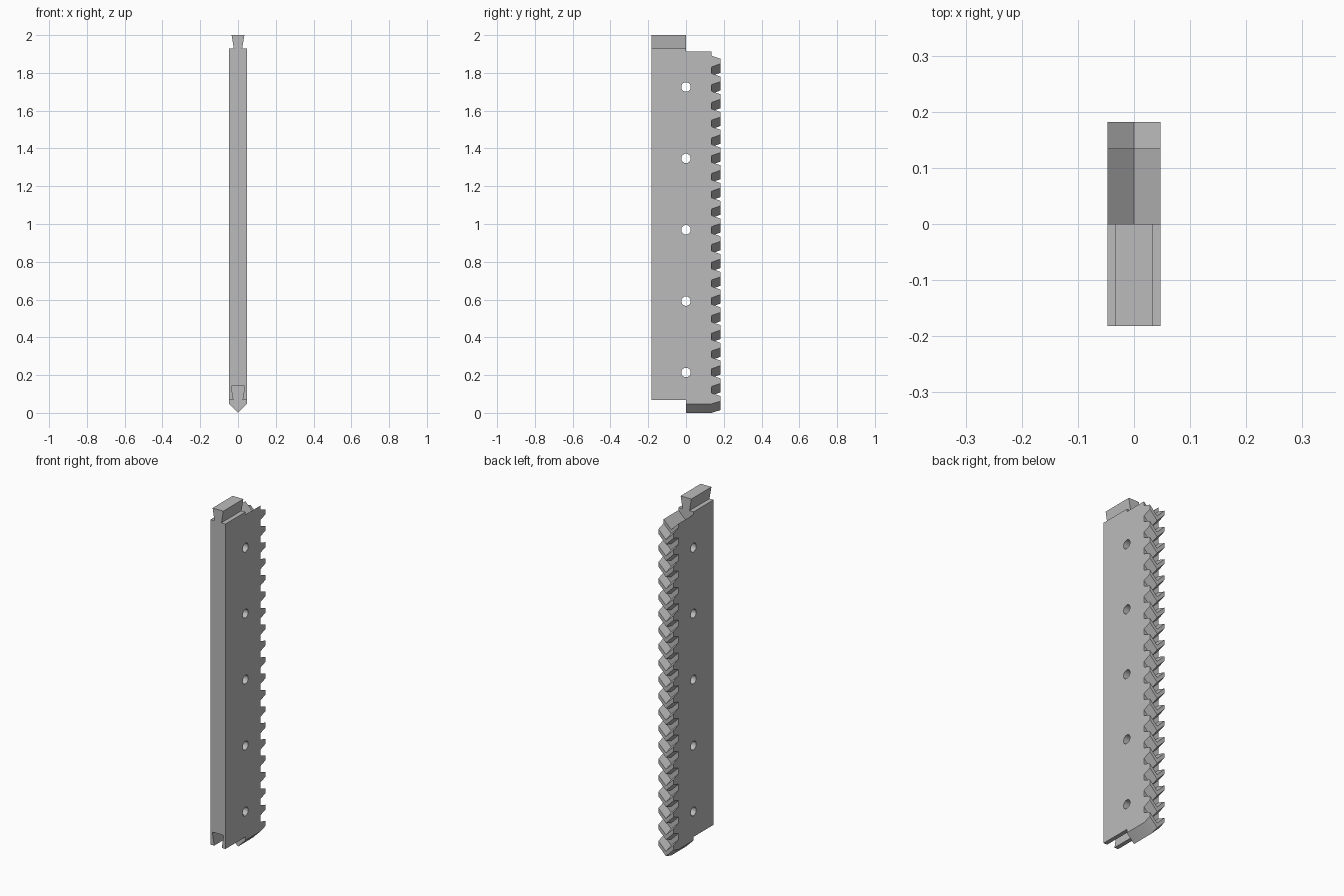
import bpy, bmesh, math

if "Cube" in bpy.data.objects:
    bpy.data.objects.remove(bpy.data.objects["Cube"])

HALF_X, HALF_Y = 0.0475, 0.1815      # half thickness and half depth
ROOT_Y = 0.1345                      # foot of the teeth
PITCH, TEETH, FIRST = 0.094, 20, 0.028
ROOT_HALF, TIP_HALF = 0.030, 0.0135  # half tooth height at foot and tip
RACK_TOP = 1.867                     # rack height on the centre line

grey = bpy.data.materials.new("grey")
grey.diffuse_color = (0.5, 0.5, 0.5, 1)
grey.use_nodes = True
grey.node_tree.nodes["Principled BSDF"].inputs["Base Color"].default_value = grey.diffuse_color


def loft(name, sections):
    """Solid skin through matching closed sections, capped at both ends."""
    bm = bmesh.new()
    rings = [[bm.verts.new(p) for p in s] for s in sections]
    for a, b in zip(rings, rings[1:]):
        for i in range(len(a)):
            j = (i + 1) % len(a)
            bm.faces.new((a[i], a[j], b[j], b[i]))
    bm.faces.new(rings[0][::-1])
    bm.faces.new(rings[-1])
    bmesh.ops.recalc_face_normals(bm, faces=bm.faces)
    mesh = bpy.data.meshes.new(name)
    bm.to_mesh(mesh)
    bm.free()
    obj = bpy.data.objects.new(name, mesh)
    bpy.context.collection.objects.link(obj)
    mesh.materials.append(grey)
    return obj


def combine(target, other, operation):
    """Apply a boolean and remove the helper."""
    mod = target.modifiers.new(operation.lower(), 'BOOLEAN')
    mod.operation, mod.solver, mod.object = operation, 'EXACT', other
    bpy.context.view_layer.objects.active = target
    bpy.ops.object.modifier_apply(modifier=mod.name)
    bpy.data.objects.remove(other)


# Herringbone rack: a toothed side profile, sheared upward to both faces
profile = [(0, 0), (ROOT_Y, 0)]
for i in range(TEETH):
    z = FIRST + i * PITCH
    if i == 0:
        # the lowest tooth starts at the bottom edge
        profile += [(HALF_Y, z - TIP_HALF), (HALF_Y, z + TIP_HALF), (ROOT_Y, z + ROOT_HALF)]
    else:
        profile += [(ROOT_Y, z - ROOT_HALF), (HALF_Y, z - TIP_HALF),
                    (HALF_Y, z + TIP_HALF), (ROOT_Y, z + ROOT_HALF)]
profile += [(ROOT_Y, RACK_TOP), (0, RACK_TOP)]
rack = loft("toothed_rack", [[(x, y, z + abs(x)) for y, z in profile]
                             for x in (-HALF_X, 0, HALF_X)])

# Front block: dovetail tongue on top, matching slot below
half = [(0.036, 0.143), (0.024, 0.068), (HALF_X, 0.068),
        (HALF_X, 1.93), (0.022, 1.93), (0.034, 2.0)]
outline = half + [(-x, z) for x, z in reversed(half)]
block = loft("dovetail_block", [[(x, y, z) for x, z in outline] for y in (-HALF_Y, 0)])
combine(rack, block, 'UNION')

# Row of screw holes through the thickness
for i in range(5):
    ring = [(0.025 * math.cos(a), 0.214 + 0.3778 * i + 0.025 * math.sin(a))
            for a in (math.tau * k / 32 for k in range(32))]
    hole = loft("screw_hole", [[(x, y, z) for y, z in ring] for x in (-0.1, 0.1)])
    combine(rack, hole, 'DIFFERENCE')

# Smooth hole walls, sharp edges elsewhere
bpy.ops.object.select_all(action='DESELECT')
rack.select_set(True)
bpy.context.view_layer.objects.active = rack
bpy.ops.object.shade_smooth_by_angle(angle=math.radians(25))
